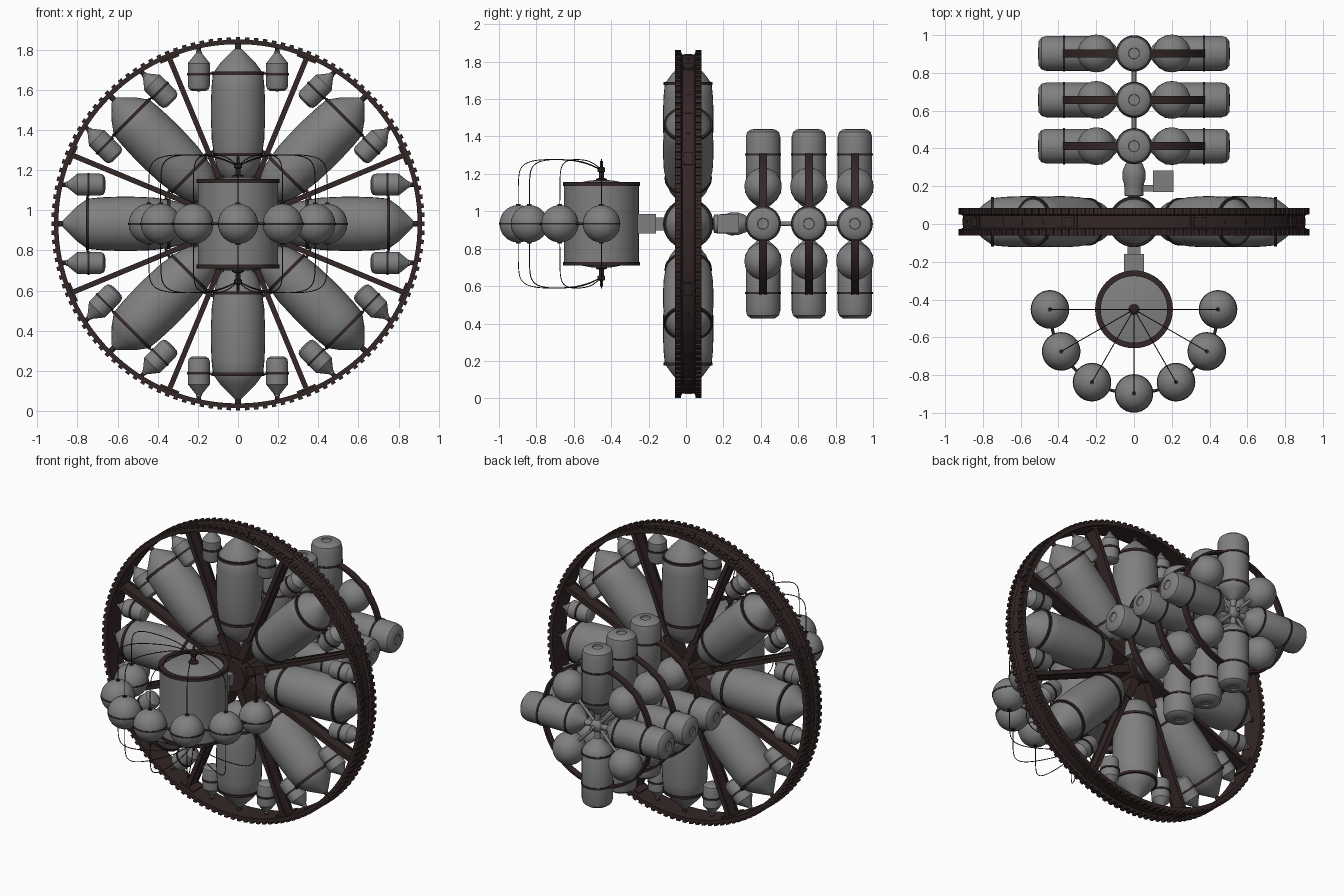
import bpy, bmesh, math
from mathutils import Matrix, Vector

cube = bpy.data.objects.get("Cube")
if cube:
    bpy.data.objects.remove(cube, do_unlink=True)


def material(name, rgb):
    m = bpy.data.materials.new(name)
    m.use_nodes = True
    m.diffuse_color = (*rgb, 1)
    bsdf = m.node_tree.nodes["Principled BSDF"]
    bsdf.inputs["Base Color"].default_value = (*rgb, 1)
    bsdf.inputs["Roughness"].default_value = 0.6
    return m


GREY = material("hull_grey", (0.215, 0.215, 0.215))
DARK = material("dark_brown", (0.035, 0.02, 0.02))

CZ = 0.933
HUB = Matrix.Translation((0, 0.012, CZ))
AXIAL = Matrix.Rotation(-math.pi / 2, 4, 'X')      # local z becomes +y


def turn(a):
    """Rotation in the wheel plane; local z points outwards."""
    return Matrix.Rotation(a, 4, 'Y')


def at(x, y, z):
    return Matrix.Translation((x, y, z))


def finish(bm, name, mat):
    bmesh.ops.remove_doubles(bm, verts=bm.verts, dist=1e-5)
    bmesh.ops.recalc_face_normals(bm, faces=bm.faces)
    for f in bm.faces:
        f.smooth = True
    for e in bm.edges:
        e.smooth = len(e.link_faces) == 2 and e.calc_face_angle() < 0.6
    me = bpy.data.meshes.new(name)
    bm.to_mesh(me)
    bm.free()
    me.materials.append(mat)
    return me


def lathe(name, profile, mat, steps=32, closed=False):
    """Spin (radius, height) points about local z."""
    bm = bmesh.new()
    vs = [bm.verts.new((r, 0, h)) for r, h in profile]
    es = [bm.edges.new(p) for p in zip(vs, vs[1:])]
    if closed:
        es.append(bm.edges.new((vs[-1], vs[0])))
    bmesh.ops.spin(bm, geom=vs + es, cent=(0, 0, 0), axis=(0, 0, 1),
                   angle=2 * math.pi, steps=steps)
    return finish(bm, name, mat)


def ring(name, radius, height, width, thick, mat=DARK, steps=32):
    a, b, h = radius - thick, radius, width / 2
    return lathe(name, [(a, height - h), (b, height - h), (b, height + h), (a, height + h)],
                 mat, steps, closed=True)


def boxes(name, items, mat):
    """items: list of (matrix, size)."""
    bm = bmesh.new()
    for m, s in items:
        bmesh.ops.create_cube(bm, size=1, matrix=m @ Matrix.Diagonal((*s, 1)))
    return finish(bm, name, mat)


def rod(name, radius, lo, hi, mat, steps=12):
    return lathe(name, [(0, lo), (radius, lo), (radius, hi), (0, hi)], mat, steps)


def ball(name, radius, mat):
    bm = bmesh.new()
    bmesh.ops.create_uvsphere(bm, u_segments=32, v_segments=16, radius=radius)
    return finish(bm, name, mat)


def place(mesh, matrix, name=None):
    o = bpy.data.objects.new(name or mesh.name, mesh)
    o.matrix_world = matrix
    bpy.context.collection.objects.link(o)
    return o


# Toothed wheel rim
rim = lathe("wheel_rim", [(.895, -.072), (.918, -.072), (.918, -.038), (.906, -.032),
                          (.906, .032), (.918, .038), (.918, .072), (.895, .072)],
            DARK, 128, closed=True)
place(rim, HUB @ AXIAL)
TEETH = 128
teeth = []
for i in range(TEETH):
    for y in (-.055, .055):
        teeth.append((turn(2 * math.pi * i / TEETH) @ at(0, y, .92), (.022, .034, .02)))
place(boxes("rim_teeth", teeth, DARK), HUB)

# Spokes with flanges, hub blocks and rim pads
spoke = boxes("spoke", [
    (at(0, 0, .48), (.014, .075, .86)),
    (at(0, -.04, .48), (.026, .014, .86)),
    (at(0, .04, .48), (.026, .014, .86)),
    (at(0, 0, .15), (.05, .11, .2)),
    (at(0, 0, .895), (.1, .1, .022)),
    (at(0, 0, .91), (.07, .05, .012)),
], DARK)
rim_plate = boxes("rim_plate", [(at(0, 0, .905), (.14, .04, .008))], DARK)

# Large tanks between the spokes
tank = lathe("large_tank", [(0, .2), (.04, .205), (.08, .235), (.105, .28), (.12, .345),
                            (.131, .42), (.135, .52), (.135, .6), (.132, .68), (.125, .75),
                            (.085, .805), (.018, .872), (0, .872)], GREY)
tank_outer = ring("tank_outer_band", .131, .75, .016, .02)
tank_inner = ring("tank_inner_band", .126, .345, .016, .02)
tank_tip = rod("tank_tip_post", .014, .865, .9, DARK)

# Small tanks flanking each large tank
small = lathe("small_tank", [(0, .66), (.035, .662), (.05, .672), (.055, .69), (.055, .8),
                             (.015, .85), (.015, .858), (0, .858)], GREY, 24)
small_band = ring("small_tank_band", .059, .745, .012, .015, steps=24)
small_tip = rod("small_tank_post", .011, .85, .885, DARK)
link = boxes("tank_link", [(at(0, 0, .75), (.3, .01, .008))], DARK)

for i in range(8):
    a = i * math.pi / 4
    m = HUB @ turn(a)
    for part in (tank, tank_outer, tank_inner, tank_tip, link, rim_plate):
        place(part, m)
    for side in (-.195, .195):
        for part in (small, small_band, small_tip):
            place(part, m @ at(side, 0, 0))
    place(spoke, HUB @ turn(a + math.pi / 8))

# Hub core
place(rod("hub_core", .1, -.085, .085, DARK, 24), HUB @ AXIAL)
place(rod("hub_axle", .03, -.17, .17, GREY, 16), HUB @ AXIAL)

# Front drum with bands and masts
FRONT = at(0, -.452, CZ)
place(lathe("front_drum", [(0, -.235), (.06, -.232), (.2, -.205), (.2, .205), (.06, .232),
                           (0, .235)], GREY, 48), FRONT)
drum_band = ring("drum_band", .206, .213, .02, .03, steps=48)
mast = lathe("drum_mast", [(0, .225), (.03, .225), (.03, .24), (.013, .245), (.013, .275),
                           (.02, .28), (.02, .3), (.008, .305), (.008, .335), (0, .335)],
             DARK, 16)
for flip in (0, math.pi):
    up = FRONT @ Matrix.Rotation(flip, 4, 'X')
    place(drum_band, up)
    place(mast, up)

# Front half circle of spheres, each with a belt and wires
ARC = .445
sphere = ball("front_sphere", .1, GREY)
belt = ring("sphere_belt", .102, 0, .01, .01)
cap = rod("wire_socket", .012, -.106, .106, DARK)
wires = bpy.data.curves.new("sphere_wires", 'CURVE')
wires.dimensions = '3D'
wires.bevel_depth = .0025
wires.bevel_resolution = 1
WIRE = [(0, .285), (.08, .33), (.2, .345), (.36, .345), (ARC, .31), (ARC, .23), (ARC, .09)]


def add_wire(points):
    s = wires.splines.new('NURBS')
    s.points.add(len(points) - 1)
    for p, co in zip(s.points, points):
        p.co = (*co, 1)
    s.order_u = 4
    s.use_endpoint_u = True
    s.resolution_u = 6


for i in range(7):
    a = -i * math.pi / 6
    c, s = math.cos(a), math.sin(a)
    m = FRONT @ at(ARC * c, ARC * s, 0)
    for part in (sphere, belt, cap):
        place(part, m)
    for sign in (1, -1):
        add_wire([(r * c, r * s, sign * h) for r, h in WIRE])
wires.materials.append(DARK)
place(wires, FRONT)
hoop = bpy.data.curves.new("sphere_hoop", 'CURVE')
hoop.dimensions = '3D'
hoop.bevel_depth = .008
hoop.bevel_resolution = 1
line = hoop.splines.new('POLY')
line.points.add(36)
for i, p in enumerate(line.points):
    a = -math.pi * i / 36
    p.co = (ARC * math.cos(a), ARC * math.sin(a), 0, 1)
hoop.materials.append(DARK)
place(hoop, FRONT)

# Neck between drum and hub
place(boxes("front_neck", [(at(0, -.21, CZ), (.105, .1, .105)),
                           (at(0, -.13, CZ), (.07, .08, .07))], GREY), Matrix())

# Rear capsule, side module and long shaft
place(lathe("rear_capsule", [(0, .14), (.05, .15), (.052, .21), (.062, .24), (.06, .28),
                             (.045, .32), (.03, .335), (0, .335)], GREY, 24),
      at(0, 0, CZ) @ AXIAL)
place(boxes("side_module", [(at(.155, .227, CZ), (.11, .115, .1)),
                            (at(.08, .19, CZ), (.12, .035, .04))], GREY), Matrix())
place(rod("rear_shaft", .012, .3, .97, GREY), at(0, 0, CZ) @ AXIAL)

# Three rear storage clusters
pod = lathe("rear_pod", [(0, .03), (.015, .03), (.02, .08), (.075, .13), (.092, .16),
                         (.092, .465), (.085, .49), (.065, .505), (.03, .507),
                         (.028, .5), (0, .5)], GREY)
pod_bands = [ring("pod_band", .096, h, .012, .012) for h in (.17, .37)]
rear_ball = ball("rear_sphere", .1, GREY)
strut = rod("sphere_strut", .01, 0, .2, GREY)
strap = ring("cluster_hoop", .388, 0, .042, .014, steps=64)
for y in (.412, .657, .903):
    base = at(0, y, CZ)
    place(strap, base @ AXIAL)
    place(ball("cluster_joint", .04, GREY), base)
    for i in range(4):
        m = base @ turn(i * math.pi / 2)
        for part in [pod] + pod_bands:
            place(part, m)
        diagonal = base @ turn((i + .5) * math.pi / 2)
        place(strut, diagonal)
        place(rear_ball, diagonal @ at(0, 0, .283))
